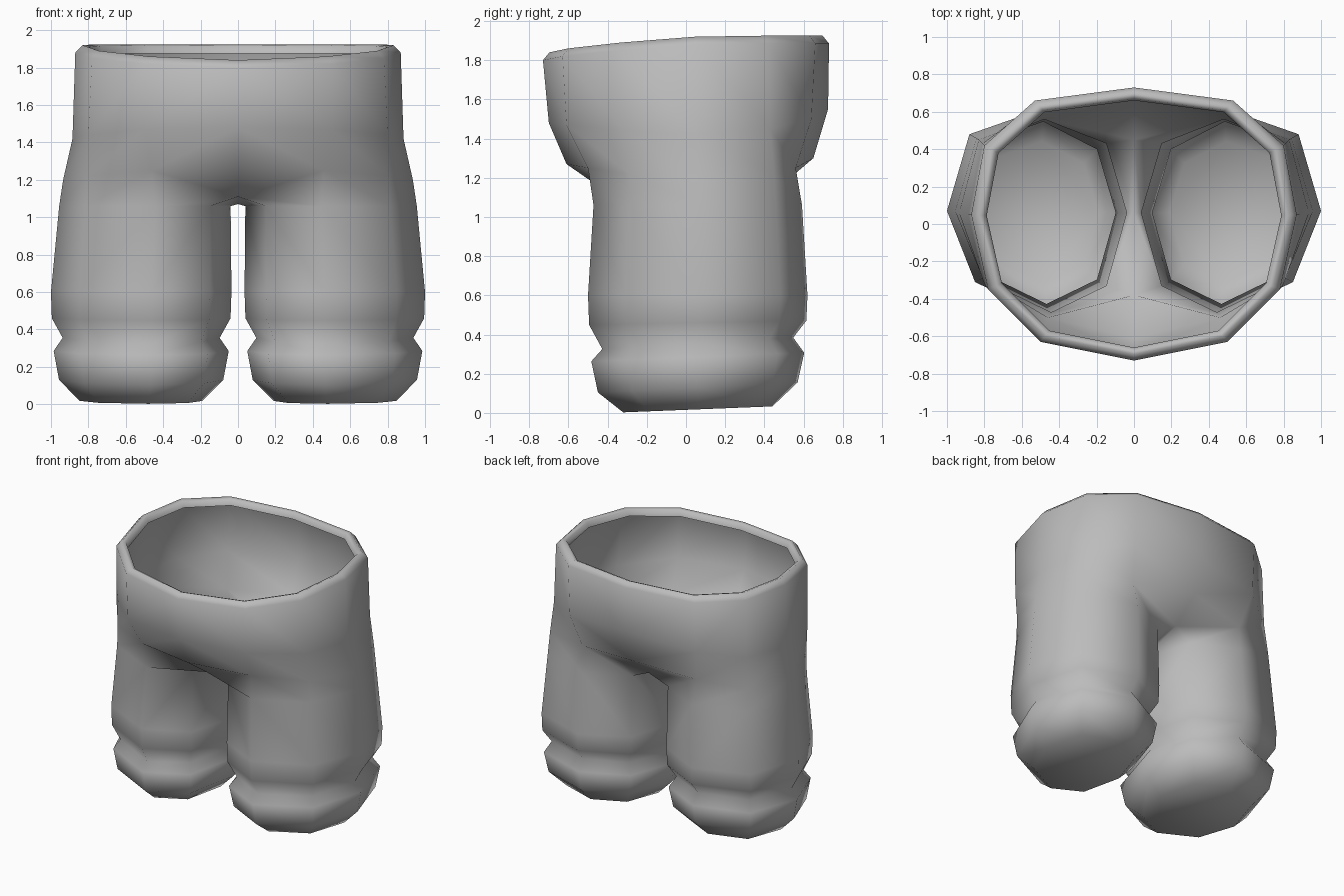
import bpy
import bmesh
from mathutils import Vector

default_cube = bpy.data.objects.get("Cube")
if default_cube:
    bpy.data.objects.remove(default_cube, do_unlink=True)


def make_material(name, colour):
    material = bpy.data.materials.new(name)
    material.use_nodes = True
    material.diffuse_color = colour
    material.node_tree.nodes["Principled BSDF"].inputs["Base Color"].default_value = colour
    return material


def add_ring(bm, points):
    return [bm.verts.new(point) for point in points]


def bridge(bm, upper, lower, closed=False):
    """Join two rings of equal length with quads."""
    count = len(upper)
    for i in range(count if closed else count - 1):
        j = (i + 1) % count
        bm.faces.new((upper[i], upper[j], lower[j], lower[i]))


def resized(points, scale, lift):
    return [Vector((x * scale, y * scale, z + lift)) for x, y, z in points]


# Half rings of the waist, running from front centre round the left to back centre
waist = [(0, -.73, 1.80), (.5, -.63, 1.82), (.78, -.35, 1.85), (.87, .05, 1.88),
         (.8, .42, 1.885), (.53, .66, 1.885), (0, .73, 1.885)]
hips = [(0, -.7, 1.48), (.5, -.61, 1.47), (.8, -.32, 1.44), (.885, .05, 1.42),
        (.81, .43, 1.45), (.53, .64, 1.5), (0, .725, 1.55)]
thigh_tops = [(0, -.61, 1.27), (.46, -.5, 1.25), (.81, -.29, 1.22), (.935, .06, 1.2),
              (.83, .45, 1.22), (.48, .56, 1.25), (0, .65, 1.3)]

# Crotch points on the centre line: front, middle and back
crotch = [(0, -.38, 1.11), (0, .06, 1.07), (0, .45, 1.13)]

# Leg cross-section, in the same order as the thigh loop
leg_section = [(.15, -.35), (.46, -.5), (.85, -.31), (1, .07),
               (.88, .48), (.48, .62), (.15, .45), (.035, .06)]
leg_centre = Vector((.52, .06))

# Leg and cuff levels: height, scale, sideways shift, backward tilt
leg_levels = [(1.06, .95, -.02, 0), (.6, 1, 0, 0), (.46, .99, 0, .02),
              (.355, .87, 0, .06), (.285, .97, 0, .04),
              (.13, .91, 0, .05), (.018, .68, 0, .04)]


def leg_ring(height, scale, shift, tilt):
    points = []
    for corner in leg_section:
        flat = leg_centre + (Vector(corner) - leg_centre) * scale
        rise = tilt * (flat.y - leg_centre.y)
        points.append((flat.x + shift, flat.y, height + rise))
    return points


bm = bmesh.new()

# Rolled waistband lip and hips
body_profiles = [resized(waist, .905, -.01), resized(waist, .92, .03),
                 resized(waist, .955, .04), waist, hips, thigh_tops]
body_rings = [add_ring(bm, points) for points in body_profiles]
for upper, lower in zip(body_rings, body_rings[1:]):
    bridge(bm, upper, lower)

# Crotch gussets, front and back
thigh = body_rings[-1]
front, middle, back = add_ring(bm, crotch)
bm.faces.new((thigh[0], thigh[1], front))
bm.faces.new((thigh[-2], thigh[-1], back))

# Leg and padded cuff, closed by a sole
previous = [front] + thigh[1:-1] + [back, middle]
for level in leg_levels:
    current = add_ring(bm, leg_ring(*level))
    bridge(bm, previous, current, closed=True)
    previous = current
sole = bm.faces.new(previous)

# Face the whole skin outwards
bmesh.ops.recalc_face_normals(bm, faces=bm.faces[:])
sole.normal_update()
if sole.normal.z > 0:
    bmesh.ops.reverse_faces(bm, faces=bm.faces[:])
for face in bm.faces:
    face.smooth = True

mesh = bpy.data.meshes.new("trousers")
bm.to_mesh(mesh)
bm.free()
mesh.materials.append(make_material("plain grey", (.5, .5, .5, 1)))
trousers = bpy.data.objects.new("trousers", mesh)
bpy.context.collection.objects.link(trousers)

# Right half
mirror = trousers.modifiers.new("right half", 'MIRROR')
mirror.use_axis[0] = True
mirror.use_clip = True
mirror.merge_threshold = .001
